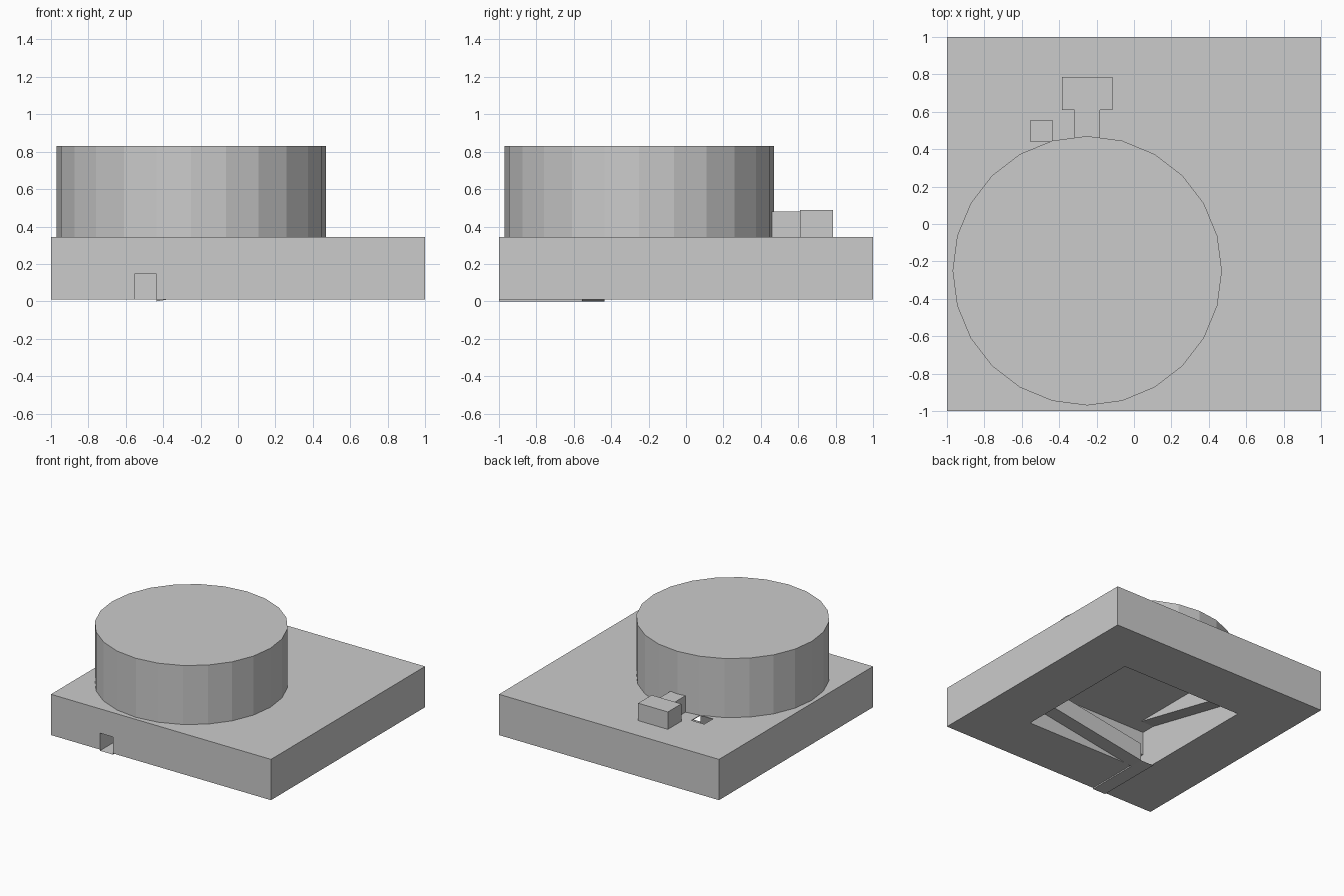
import bpy, bmesh, math
from mathutils import Matrix

if "Cube" in bpy.data.objects:
    bpy.data.objects.remove(bpy.data.objects["Cube"])

TOP, O, I, H = 0.345, 0.555, 0.437, 0.145   # base top, track outer/inner offset, track height


def make(name, bm):
    me = bpy.data.meshes.new(name)
    bm.to_mesh(me)
    bm.free()
    ob = bpy.data.objects.new(name, me)
    bpy.context.collection.objects.link(ob)
    return ob


def box(name, lo, hi):
    bm = bmesh.new()
    size = [b - a for a, b in zip(lo, hi)]
    mid = [(a + b) / 2 for a, b in zip(lo, hi)]
    bmesh.ops.create_cube(bm, size=1, matrix=Matrix.Translation(mid) @ Matrix.Diagonal((*size, 1)))
    return make(name, bm)


def sheet(name, *polys):
    bm = bmesh.new()
    for p in polys:
        bm.faces.new([bm.verts.new(c) for c in p])
    bmesh.ops.remove_doubles(bm, verts=bm.verts[:], dist=0.0005)
    bmesh.ops.recalc_face_normals(bm, faces=bm.faces[:])
    return make(name, bm)


def cut(target, lo, hi):
    c = box("cutter", lo, hi)
    m = target.modifiers.new("cut", 'BOOLEAN')
    m.operation, m.solver, m.object = 'DIFFERENCE', 'EXACT', c
    bpy.context.view_layer.objects.active = target
    bpy.ops.object.modifier_apply(modifier=m.name)
    bpy.data.objects.remove(c)


# square base: hollow underneath, entry hole on top, exit channel in front
base = box("base", (-1, -1, 0.01), (1, 1, TOP))
cut(base, (-O, -O, -0.2), (O, O, TOP - 0.006))
cut(base, (-O + 0.001, 0.44, 0.2), (-I, O - 0.001, 0.6))
cut(base, (-O + 0.001, -1.2, -0.2), (-I, -0.5, H))

# large round drum
bm = bmesh.new()
bmesh.ops.create_cone(bm, cap_ends=True, segments=24, radius1=0.72, radius2=0.72,
                      depth=0.83 - TOP, matrix=Matrix.Translation((-0.25, -0.25, (0.83 + TOP) / 2)))
make("drum", bm)

# small T-shaped latch behind the drum
box("latch_neck", (-0.318, 0.45, TOP), (-0.182, 0.612, 0.48))
box("latch_head", (-0.385, 0.61, TOP), (-0.115, 0.785, 0.488))

# exit channel floor, slightly below the base
sheet("channel_floor",
      [(-O, -1, 0), (-I, -1, 0), (-I, -I, 0), (-O, -I, 0)],
      [(-O, -1, 0), (-O, -I, 0), (-O, -I, 0.01), (-O, -1, 0.01)],
      [(-I, -1, 0), (-I, -O, 0), (-I, -O, 0.01), (-I, -1, 0.01)])

# left ramp: falls from the ceiling to the back corner
sheet("left_ramp",
      [(-O, -I, TOP - .006), (-I, -I, TOP - .006), (-I, I, H), (-O, I, H)],
      [(-I, -I, TOP - .006), (-I, I, H), (-I, I, TOP - .006)])


# level floor, inner wall and roof along the back and right
def ring_corner(z):
    return [[(-O, I, z), (-O, O, z), (O, O, z), (O, I, z)],
            [(I, I, z), (O, I, z), (O, -O, z), (I, -O, z)]]


sheet("level_track_floor", *ring_corner(H))
sheet("level_track_wall",
      [(-I, I, H), (I, I, H), (I, I, 2 * H), (-I, I, 2 * H)],
      [(I, I, H), (I, -I, H), (I, -I, 2 * H), (I, I, 2 * H)])

# front ramp: closed chute falling to the exit
sheet("front_ramp",
      [(I, -O, H), (I, -I, H), (-I, -I, 0), (-I, -O, 0)],
      [(I, -I, H), (-I, -I, 0), (-I, -I, H), (I, -I, 2 * H)],
      [(I, -O, 2 * H), (I, -I, 2 * H), (-I, -I, H), (-I, -O, H)])
